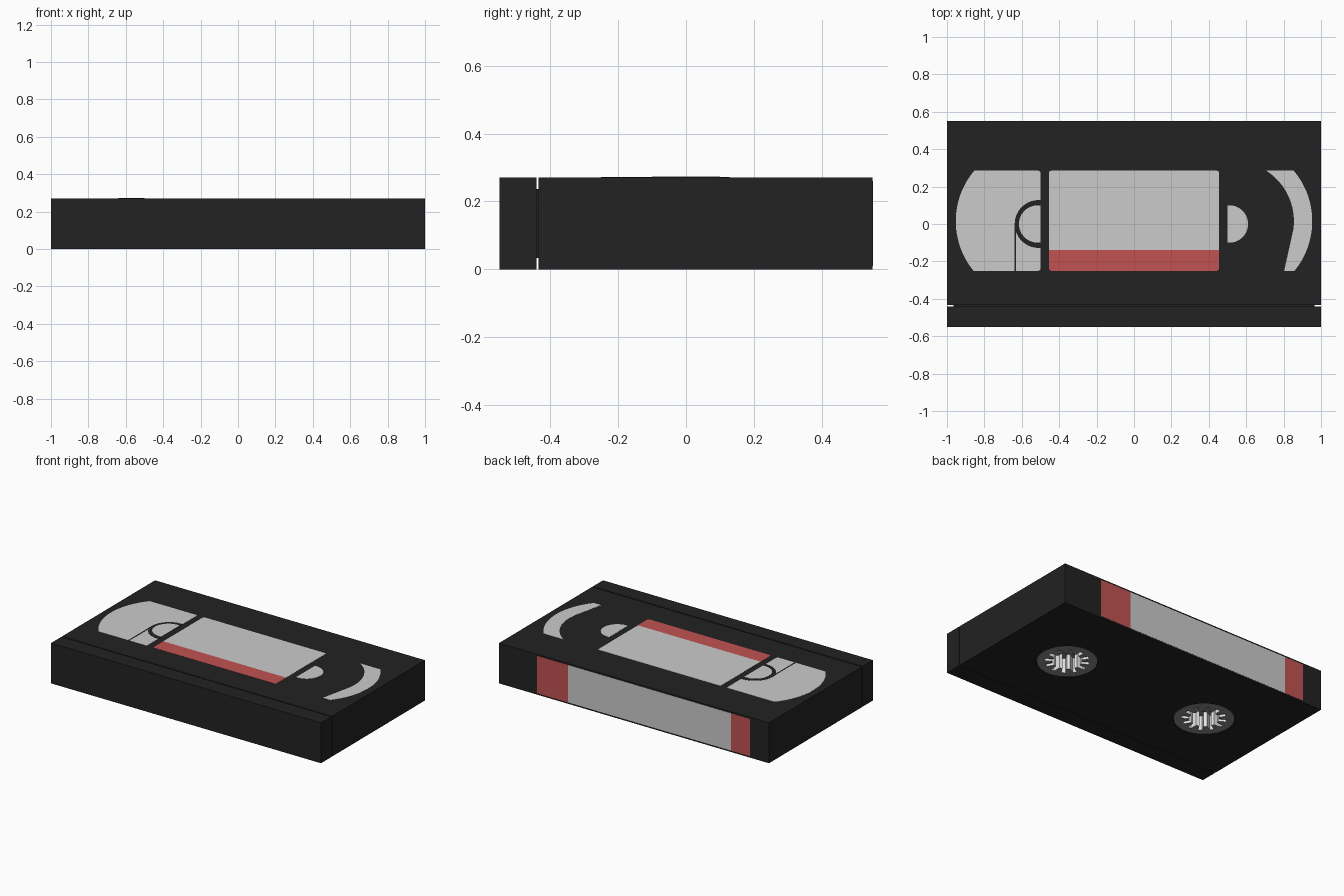
import bpy, bmesh, math
from mathutils import Vector

if "Cube" in bpy.data.objects:
    bpy.data.objects.remove(bpy.data.objects["Cube"])


def material(name, rgb):
    m = bpy.data.materials.new(name)
    m.diffuse_color = (*rgb, 1)
    m.use_nodes = True
    m.node_tree.nodes["Principled BSDF"].inputs["Base Color"].default_value = m.diffuse_color
    return m


DARK = material("black_plastic", (0.016, 0.016, 0.016))
LIGHT = material("pale_grey", (0.6, 0.6, 0.6))
RED = material("label_red", (0.54, 0.085, 0.085))
GREY = material("hub_grey", (0.26, 0.26, 0.26))
WHITE = material("hub_white", (0.85, 0.85, 0.85))


def finish(name, bm, *mats):
    bmesh.ops.recalc_face_normals(bm, faces=bm.faces)
    me = bpy.data.meshes.new(name)
    bm.to_mesh(me)
    bm.free()
    ob = bpy.data.objects.new(name, me)
    bpy.context.collection.objects.link(ob)
    for m in mats:
        me.materials.append(m)
    return ob


def box(name, lo, hi, mat):
    bm = bmesh.new()
    bmesh.ops.create_cube(bm, size=1)
    for v in bm.verts:
        v.co = Vector([(a + b) / 2 + c * (b - a) for a, b, c in zip(lo, hi, v.co)])
    return finish(name, bm, mat)


def plate(name, pts, z0, z1, mat):
    """Flat outline in x, y extruded from z0 to z1."""
    bm = bmesh.new()
    f = bm.faces.new([bm.verts.new((x, y, z0)) for x, y in pts])
    r = bmesh.ops.extrude_face_region(bm, geom=[f])
    for v in r["geom"]:
        if isinstance(v, bmesh.types.BMVert):
            v.co.z = z1
    return finish(name, bm, mat)


def arc(cx, cy, r, a0, a1, n=24):
    return [(cx + r * math.cos(math.radians(a0 + (a1 - a0) * i / n)),
             cy + r * math.sin(math.radians(a0 + (a1 - a0) * i / n))) for i in range(n + 1)]


def circle_x(cx, r, cy, y):
    return cx + math.sqrt(r * r - (y - cy) ** 2)


HX, HY = 0.535, 0.015          # reel hub centre
Y0, Y1, TOP = -0.25, 0.285, 0.27
HOLE, DEPTH = 0.186, 0.11

# Shell, with round wells for the hubs underneath
shell = box("cassette_shell", (-1, -0.434, 0), (1, 0.55, TOP), DARK)
for s in (-1, 1):
    well = plate("well_cutter", arc(s * HX, HY, HOLE, 0, 360 - 7.5, 47), -0.05, DEPTH + 0.01, DARK)
    mod = shell.modifiers.new("well", "BOOLEAN")
    mod.operation, mod.solver, mod.object = "DIFFERENCE", "EXACT", well
    well.hide_render = True
    well.hide_set(True)

# Tape door along the front, joined to the shell by an inset core
box("tape_door", (-1, -0.55, 0), (1, -0.441, TOP), DARK)
box("door_core", (-0.966, -0.46, 0.034), (0.966, -0.42, 0.236), DARK)

# Hubs: flush disc with a toothed socket
TEETH = 12
for side, s in (("left", -1), ("right", 1)):
    bm = bmesh.new()
    step = 2 * math.pi / TEETH
    outline = []
    for t in range(TEETH):
        for off, r in ((-0.28, 0.09), (-0.18, 0.137), (0.18, 0.137), (0.28, 0.09)):
            outline.append(((t + off) * step, r))

    def ring(radius, z):
        return [bm.verts.new((s * HX + (radius or r) * math.cos(a),
                              HY + (radius or r) * math.sin(a), z)) for a, r in outline]

    loops = [ring(HOLE - 0.003, DEPTH + 0.005), ring(HOLE - 0.003, 0.001),
             ring(None, 0.001), ring(None, 0.1)]
    n = len(outline)
    for a, b in zip(loops, loops[1:]):
        for i in range(n):
            j = (i + 1) % n
            f = bm.faces.new((a[i], a[j], b[j], b[i]))
            f.material_index = 1 if b is loops[3] else 0
    bm.faces.new(loops[0])
    bm.faces.new(loops[3])
    finish(side + "_hub", bm, GREY, WHITE)


# Rounded centre label with a red band along its lower edge
def corner(x, y, a):
    return arc(x, y, 0.012, a, a + 90, 4)


W, R, SPLIT = 0.455, 0.012, -0.14
plate("top_label", [(-W, SPLIT), (W, SPLIT)] + corner(W - R, Y1 - R, 0)
      + corner(-W + R, Y1 - R, 90), TOP - 0.003, TOP + 0.001, LIGHT)
plate("top_label_band", [(W, SPLIT), (-W, SPLIT)] + corner(-W + R, Y0 + R, 180)
      + corner(W - R, Y0 + R, 270), TOP - 0.003, TOP + 0.001, RED)

# Left window: empty reel, hub ring and tape strand
up = math.degrees(math.asin((Y1 - HY) / 0.418))
dn = math.degrees(math.asin((HY - Y0) / 0.418))
plate("left_window", arc(-HX, HY, 0.418, 180 - up, 180 + dn)
      + corner(-0.5 - R, Y0 + R, 270) + corner(-0.5 - R, Y1 - R, 0),
      TOP - 0.003, TOP + 0.001, LIGHT)
plate("left_hub_ring", arc(-0.51, 0, 0.128, 85.5, 274.5), TOP, TOP + 0.002, DARK)
plate("left_hub_window", arc(-0.515, 0, 0.1, 81.4, 278.6), TOP, TOP + 0.003, LIGHT)
plate("tape_strand", [(-0.638, 0), (-0.638, Y0), (-0.63, Y0), (-0.63, 0)],
      TOP, TOP + 0.002, DARK)

# Right window: full reel hides all but the hub and an outer crescent
tape = 0.32
top_in = math.degrees(math.asin((Y1 - HY) / tape))
plate("right_window", arc(HX, HY, 0.418, -dn, up) + arc(HX, HY, tape, top_in, -8)
      + [(0.803, Y0)], TOP - 0.003, TOP + 0.001, LIGHT)
plate("right_hub_window", arc(0.51, 0, 0.1, -95.7, 95.7), TOP - 0.003, TOP + 0.001, LIGHT)

# Spine label across the back, red at both ends
for name, a, b, m in (("spine_band_wide", 0.49, 0.72, RED), ("spine_label", -0.72, 0.49, LIGHT),
                      ("spine_band_narrow", -0.86, -0.72, RED)):
    box(name, (a, 0.546, 0.01), (b, 0.551, 0.26), m)
